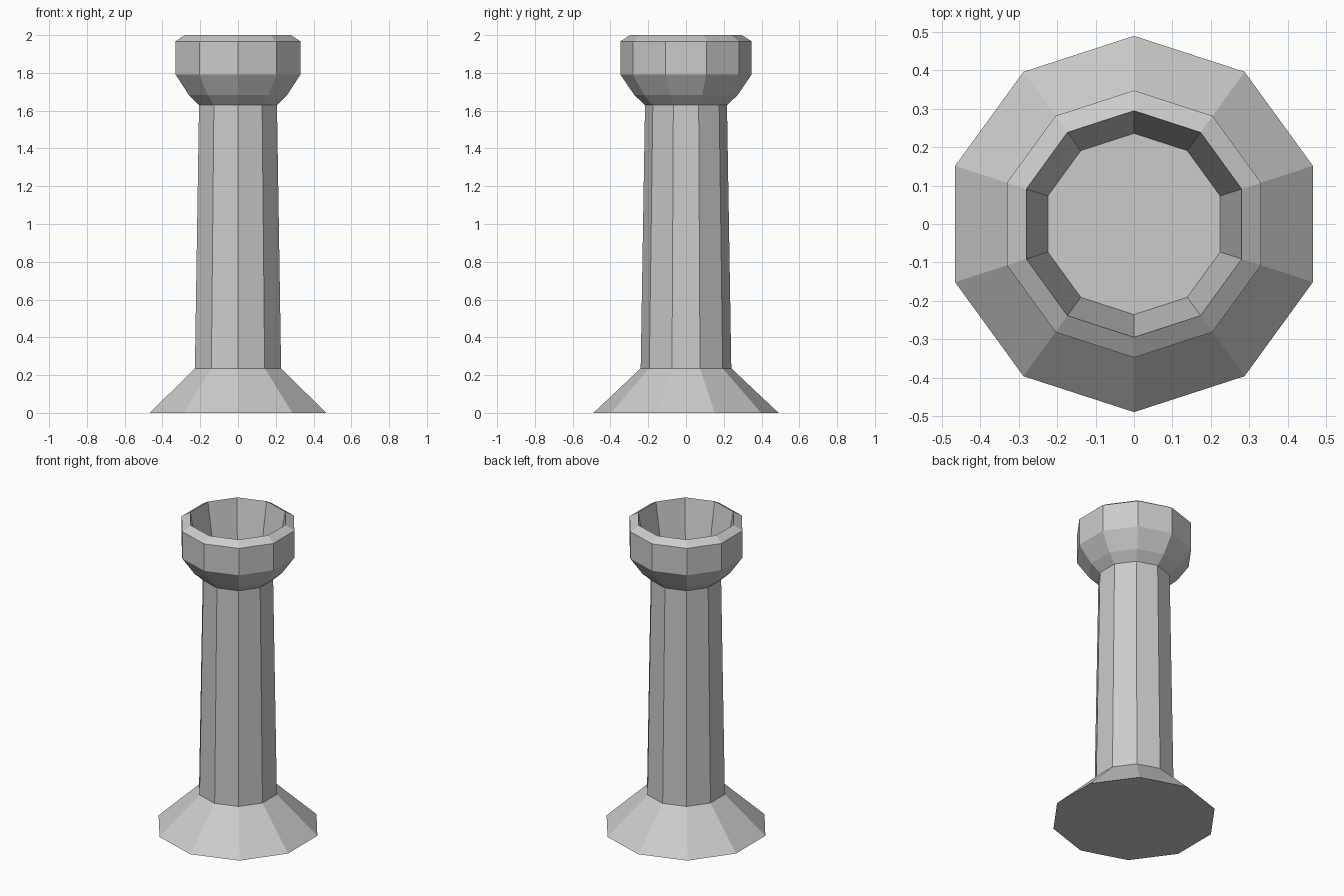
import bpy, bmesh
from math import cos, sin, pi

if "Cube" in bpy.data.objects:
    bpy.data.objects.remove(bpy.data.objects["Cube"])

SIDES = 10


def lathe(name, profile):
    """Ten-sided solid from (radius, z) rings, capped at both ends."""
    bm = bmesh.new()
    rings = []
    for r, z in profile:
        angles = [pi / 2 + 2 * pi * i / SIDES for i in range(SIDES)]
        rings.append([bm.verts.new((r * cos(a), r * sin(a), z)) for a in angles])
    for low, high in zip(rings, rings[1:]):
        for i in range(SIDES):
            j = (i + 1) % SIDES
            bm.faces.new((low[i], low[j], high[j], high[i]))
    bm.faces.new(rings[0][::-1])
    bm.faces.new(rings[-1])
    bmesh.ops.recalc_face_normals(bm, faces=bm.faces[:])
    mesh = bpy.data.meshes.new(name)
    bm.to_mesh(mesh)
    bm.free()
    obj = bpy.data.objects.new(name, mesh)
    bpy.context.collection.objects.link(obj)
    return obj


# One continuous pillar: flared foot, tapered shaft, bowl, hollow interior
lathe("pillar_with_bowl", [
    (0.49, 0.0), (0.24, 0.236),                  # foot
    (0.217, 1.63),                               # shaft
    (0.273, 1.682), (0.348, 1.792),              # underside of bowl
    (0.348, 1.967), (0.295, 2.0),                # bowl wall and rim
    (0.236, 1.682),                              # inner wall down to bowl floor
])
